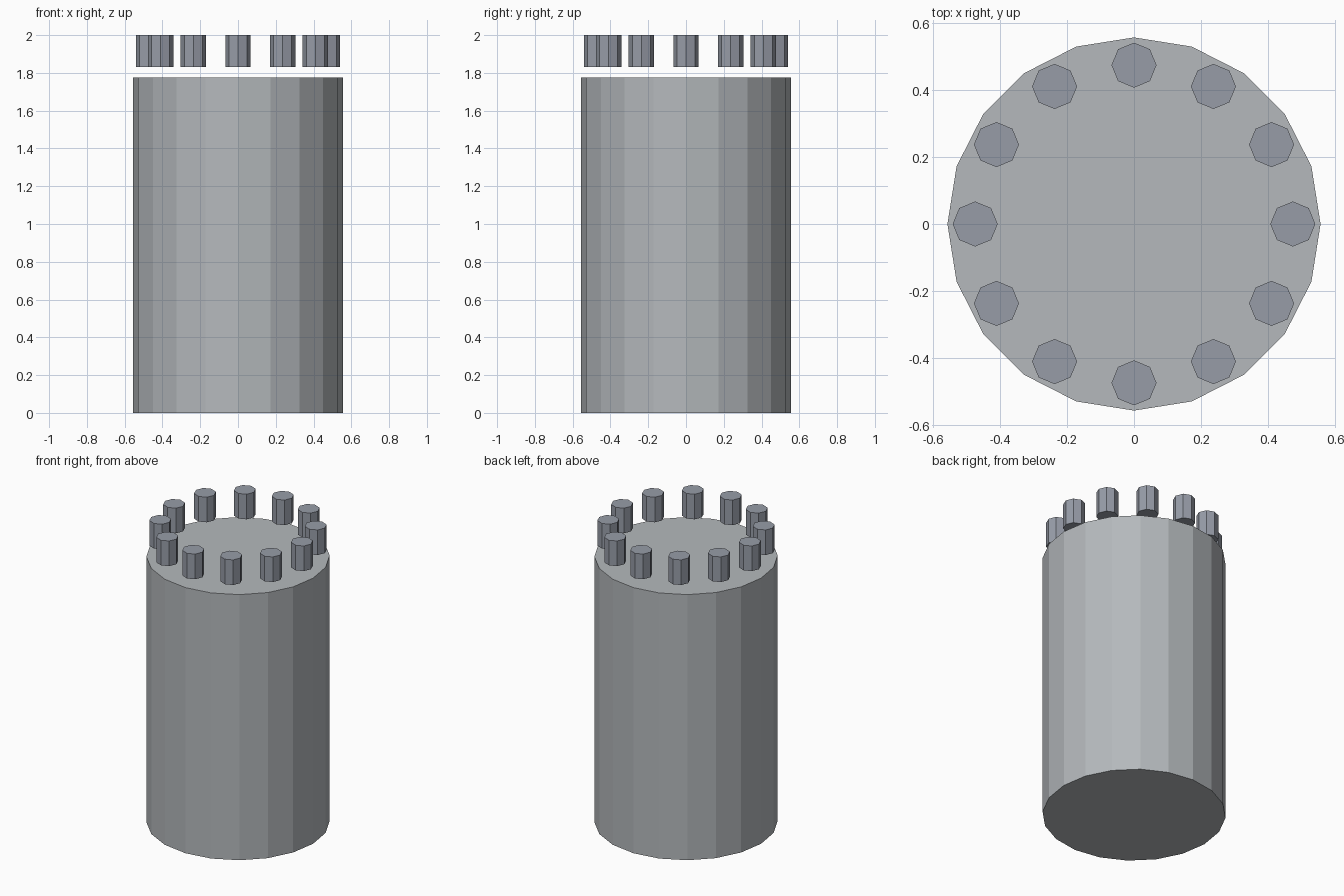
import bpy
from math import cos, sin, tau

if "Cube" in bpy.data.objects:
    bpy.data.objects.remove(bpy.data.objects["Cube"])


def paint(name, rgb):
    mat = bpy.data.materials.new(name)
    mat.diffuse_color = (*rgb, 1.0)
    mat.use_nodes = True
    mat.node_tree.nodes["Principled BSDF"].inputs["Base Color"].default_value = mat.diffuse_color
    return mat


def prism(name, mat, sides, radius, z0, z1, x=0.0, y=0.0):
    """Capped flat-shaded cylinder standing between two heights."""
    bpy.ops.mesh.primitive_cylinder_add(
        vertices=sides, radius=radius, depth=z1 - z0,
        location=(x, y, (z0 + z1) / 2))
    obj = bpy.context.object
    obj.name = name
    obj.data.materials.append(mat)


drum_grey = paint("drum_grey", (0.46, 0.485, 0.505))
stud_grey = paint("stud_grey", (0.31, 0.335, 0.39))

# Main drum
prism("drum", drum_grey, 20, 0.5556, 0.0, 1.7765)

# Ring of twelve small studs hovering just above the rim
STUDS, RING = 12, 0.473
for i in range(STUDS):
    a = tau * i / STUDS
    prism(f"stud_{i + 1:02d}", stud_grey, 8, 0.067, 1.832, 2.0,
          RING * cos(a), RING * sin(a))
